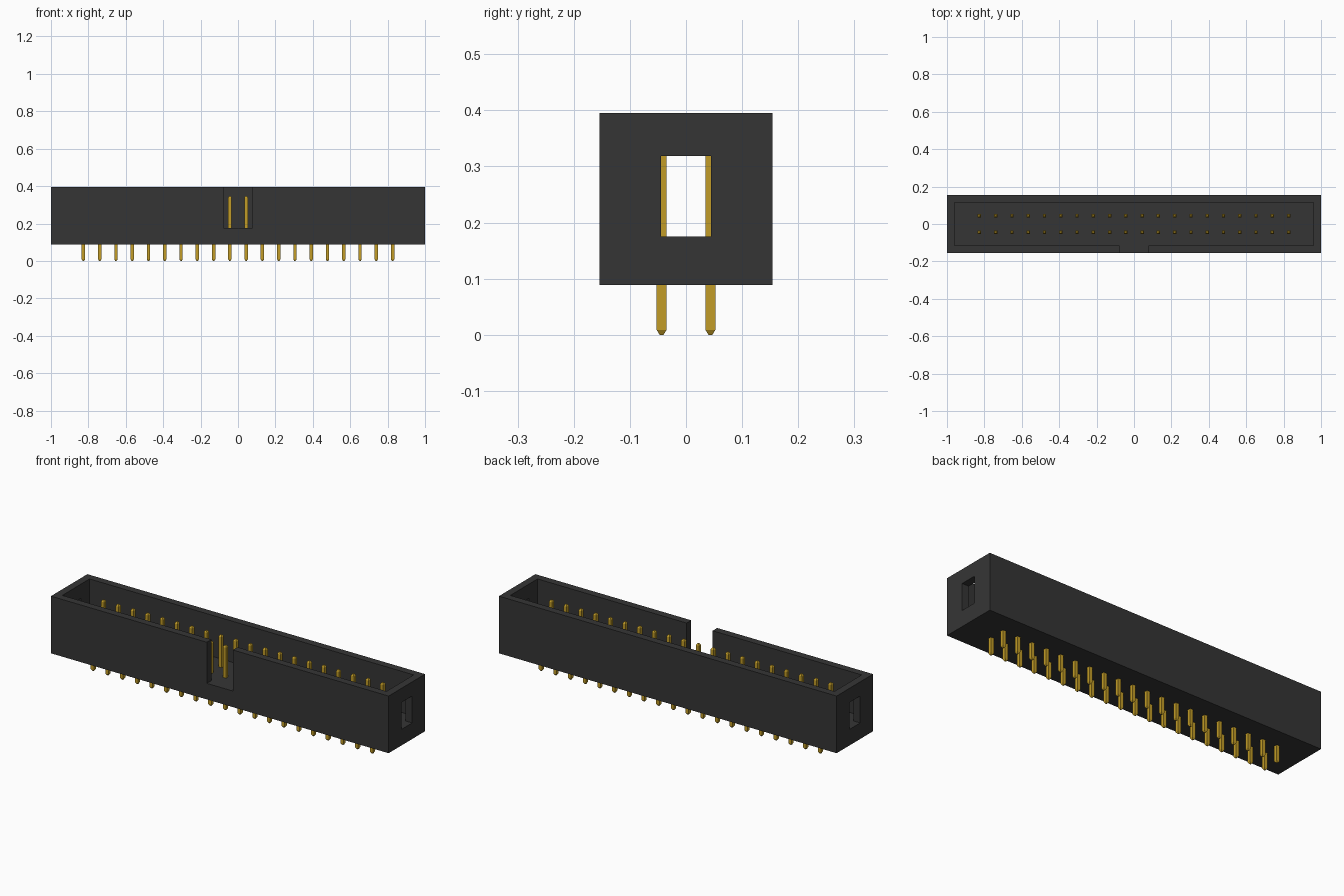
import bpy, bmesh
from mathutils import Matrix

if "Cube" in bpy.data.objects:
    bpy.data.objects.remove(bpy.data.objects["Cube"], do_unlink=True)


def material(name, rgb, rough, metal=0.0):
    m = bpy.data.materials.new(name)
    m.use_nodes = True
    m.diffuse_color = (*rgb, 1)
    bsdf = m.node_tree.nodes["Principled BSDF"]
    bsdf.inputs["Base Color"].default_value = (*rgb, 1)
    bsdf.inputs["Roughness"].default_value = rough
    bsdf.inputs["Metallic"].default_value = metal
    return m


black = material("black_plastic", (0.036, 0.036, 0.036), 0.6)
gold = material("gold_metal", (0.54, 0.335, 0.02), 0.4)


def add_object(name, bm, mat):
    bmesh.ops.recalc_face_normals(bm, faces=bm.faces)
    mesh = bpy.data.meshes.new(name)
    bm.to_mesh(mesh)
    bm.free()
    mesh.materials.append(mat)
    ob = bpy.data.objects.new(name, mesh)
    bpy.context.collection.objects.link(ob)
    return ob


def box(name, lo, hi, mat):
    bm = bmesh.new()
    size = [b - a for a, b in zip(lo, hi)]
    mid = [(a + b) / 2 for a, b in zip(lo, hi)]
    bmesh.ops.create_cube(bm, size=1, matrix=Matrix.Translation(mid) @ Matrix.Diagonal((*size, 1)))
    return add_object(name, bm, mat)


# Main dimensions
HALF_Y, BASE, TOP, FLOOR = 0.154, 0.089, 0.395, 0.175
PITCH, COLUMNS = 0.087, 20

# Housing: open tray with a key notch in the front wall and a slot in each end
housing = box("housing", (-1, -HALF_Y, BASE), (1, HALF_Y, TOP), black)
cutters = [
    box("cavity_cutter", (-0.96, -0.115, FLOOR), (0.96, 0.115, 0.5), black),
    box("notch_cutter", (-0.077, -0.3, FLOOR), (0.077, 0.0, 0.5), black),
    box("end_slot_cutter", (-1.2, -0.045, FLOOR), (1.2, 0.045, 0.319), black),
]
bpy.context.view_layer.objects.active = housing
for cutter in cutters:
    cutter.hide_render = True
    mod = housing.modifiers.new(cutter.name, "BOOLEAN")
    mod.operation = "DIFFERENCE"
    mod.solver = "EXACT"
    mod.object = cutter
    bpy.ops.object.modifier_apply(modifier=mod.name)
for cutter in cutters:
    bpy.data.objects.remove(cutter, do_unlink=True)

# Pin: square bar with a blunt taper at both ends, shared by every position
PIN_TOP, TAPER, HALF, TIP = 0.347, 0.009, 0.009, 0.0035
bm = bmesh.new()
rings = []
for z, r in ((0, TIP), (TAPER, HALF), (PIN_TOP - TAPER, HALF), (PIN_TOP, TIP)):
    rings.append([bm.verts.new((x * r, y * r, z)) for x, y in ((-1, -1), (1, -1), (1, 1), (-1, 1))])
for a, b in zip(rings, rings[1:]):
    for i in range(4):
        j = (i + 1) % 4
        bm.faces.new((a[i], a[j], b[j], b[i]))
bm.faces.new(rings[0])
bm.faces.new(rings[-1])
first_pin = add_object("pin", bm, gold)

# Two rows of pins through the floor
for row, y in (("front", -PITCH / 2), ("back", PITCH / 2)):
    for i in range(COLUMNS):
        pin = bpy.data.objects.new(f"{row}_pin_{i + 1}", first_pin.data)
        pin.location = ((i - (COLUMNS - 1) / 2) * PITCH, y, 0)
        bpy.context.collection.objects.link(pin)
bpy.data.objects.remove(first_pin, do_unlink=True)
